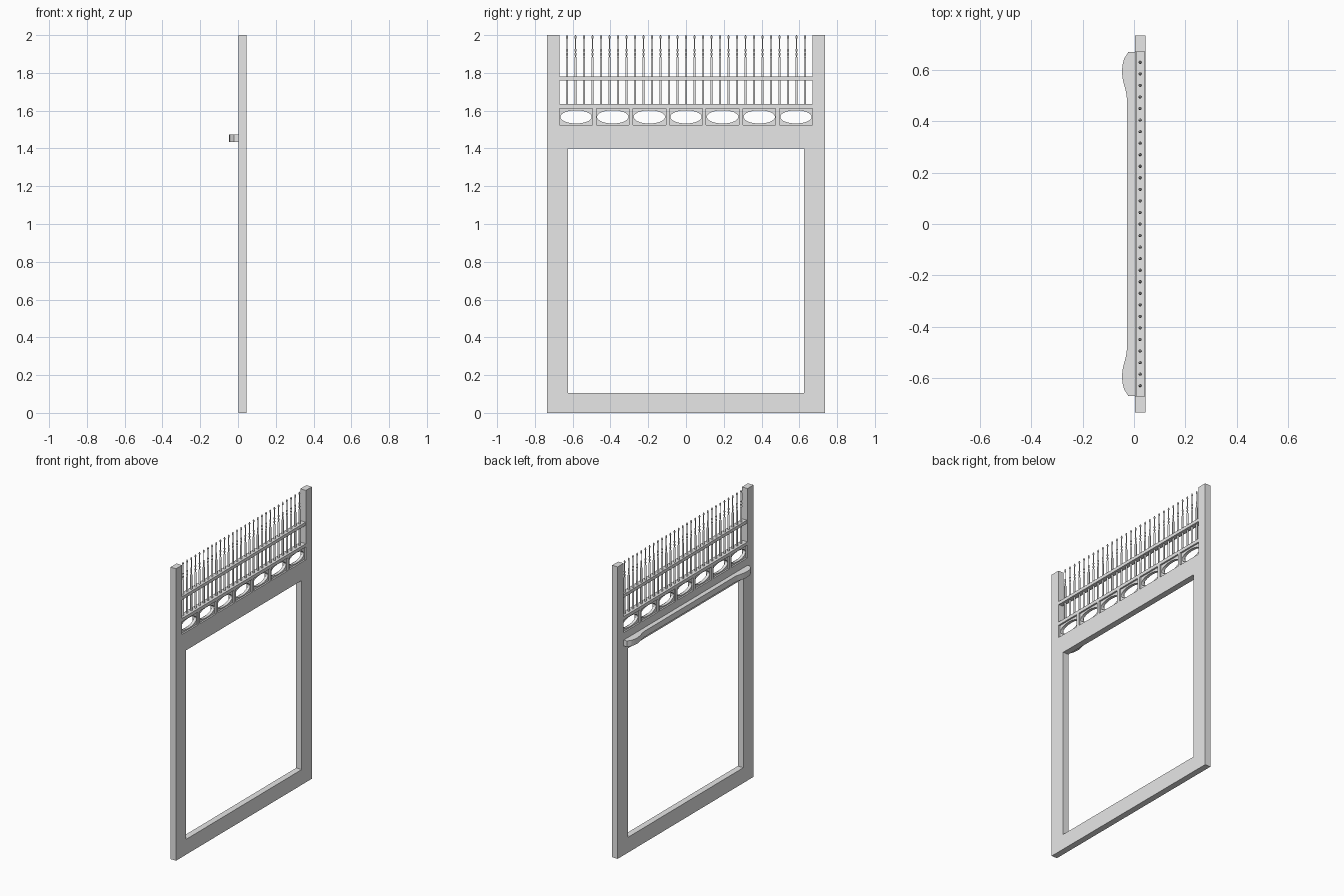
import bpy, bmesh, math

cube = bpy.data.objects.get("Cube")
if cube:
    bpy.data.objects.remove(cube)

GREY = (0.8, 0.8, 0.8, 1)
mat = bpy.data.materials.new("plain_grey")
mat.diffuse_color = GREY
mat.use_nodes = True
mat.node_tree.nodes["Principled BSDF"].inputs["Base Color"].default_value = GREY

X0, X1 = 0.003, 0.045          # frame thickness range
XC = (X0 + X1) / 2
W, INNER, OPEN = 0.735, 0.67, 0.625


def finish(name, bm):
    bmesh.ops.recalc_face_normals(bm, faces=bm.faces)
    me = bpy.data.meshes.new(name)
    bm.to_mesh(me)
    bm.free()
    me.materials.append(mat)
    ob = bpy.data.objects.new(name, me)
    bpy.context.scene.collection.objects.link(ob)
    return ob


def prism(name, loops, axis, lo, hi):
    """Extrude an outline (with optional holes) along x or z."""
    bm = bmesh.new()
    edges = []
    for loop in loops:
        vs = [bm.verts.new((lo, a, b) if axis == "x" else (a, b, lo)) for a, b in loop]
        edges += [bm.edges.new((vs[i - 1], vs[i])) for i in range(len(vs))]
    bmesh.ops.triangle_fill(bm, edges=edges, use_beauty=True)
    res = bmesh.ops.extrude_face_region(bm, geom=bm.faces[:])
    step = (hi - lo, 0, 0) if axis == "x" else (0, 0, hi - lo)
    bmesh.ops.translate(bm, vec=step, verts=[v for v in res["geom"] if isinstance(v, bmesh.types.BMVert)])
    return finish(name, bm)


def rect(y0, y1, z0, z1):
    return [(y0, z0), (y1, z0), (y1, z1), (y0, z1)]


# Main frame: posts, sill and lintel in one flat piece
outline = [(-W, 0), (W, 0), (W, 2), (INNER, 2), (INNER, 1.525),
           (-INNER, 1.525), (-INNER, 2), (-W, 2)]
prism("main_frame", [outline, rect(-OPEN, OPEN, 0.105, 1.4)], "x", X0, X1)

# Pierced band: thin panel with oval openings, framed by a rail and dividers
PITCH = 0.194
centres = [(i - 3) * PITCH for i in range(7)]
ovals = [[(c + 0.083 * math.cos(t * math.tau / 32), 1.567 + 0.035 * math.sin(t * math.tau / 32))
          for t in range(32)] for c in centres]
prism("oval_panel", [rect(-INNER, INNER, 1.525, 1.614)] + ovals, "x", X0 + 0.011, X1 - 0.011)
prism("band_top_rail", [rect(-INNER, INNER, 1.612, 1.635)], "x", X0, X1)
for c in centres[:-1]:
    m = c + PITCH / 2
    prism("band_divider", [rect(m - 0.01, m + 0.01, 1.525, 1.612)], "x", X0, X1)

# Rail holding the spindles
prism("spindle_rail", [rect(-INNER, INNER, 1.76, 1.782)], "x", X0 + 0.005, X1 - 0.002)

# Turned spindles: radius and height profile spun round z
PROFILE = [(0.0065, 1.63), (0.0065, 1.88), (0.003, 1.885), (0.006, 1.9), (0.003, 1.908),
           (0.006, 1.922), (0.003, 1.93), (0.003, 1.978), (0.006, 1.99), (0.002, 2)]
SIDES = 10
bm = bmesh.new()
for k in range(29):
    y = (k - 14) * 0.045
    rings = [[bm.verts.new((XC + r * math.cos(s * math.tau / SIDES),
                            y + r * math.sin(s * math.tau / SIDES), z))
              for s in range(SIDES)] for r, z in PROFILE]
    for a, b in zip(rings, rings[1:]):
        for s in range(SIDES):
            bm.faces.new((a[s - 1], a[s], b[s], b[s - 1]))
    bm.faces.new(rings[0])
    bm.faces.new(rings[-1])
spindles = finish("spindles", bm)
spindles.data.shade_smooth()
spindles.data.set_sharp_from_angle(angle=math.radians(40))

# Lintel bar with a swelling at each end
half = [(-0.028, 0.49), (-0.031, 0.515), (-0.038, 0.54), (-0.044, 0.565), (-0.047, 0.59),
        (-0.045, 0.62), (-0.038, 0.645), (-0.022, 0.67), (X0, 0.67)]
bar = half + [(x, -y) for x, y in reversed(half)]
prism("lintel_bar", [bar], "z", 1.434, 1.474)
